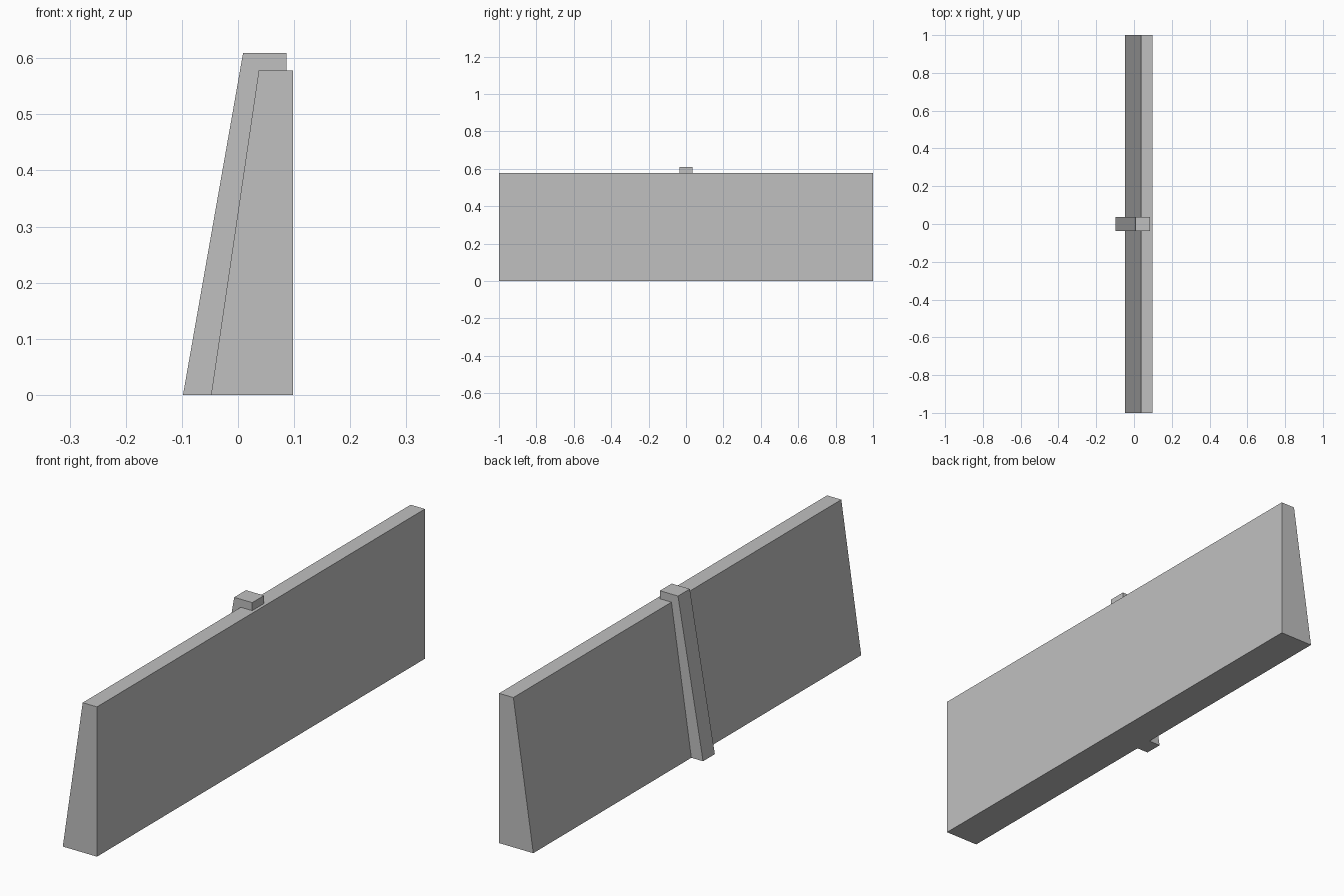
import bpy
import bmesh

default_cube = bpy.data.objects.get("Cube")
if default_cube:
    bpy.data.objects.remove(default_cube, do_unlink=True)

# Single plain grey
grey = bpy.data.materials.new("plain_grey")
grey.use_nodes = True
colour = (0.53, 0.53, 0.53, 1.0)
grey.diffuse_color = colour
grey.node_tree.nodes["Principled BSDF"].inputs["Base Color"].default_value = colour


def extrude_profile(name, profile, half_length):
    """Extrude an (x, z) outline along y, centred on y = 0."""
    bm = bmesh.new()
    face = bm.faces.new([bm.verts.new((x, -half_length, z)) for x, z in profile])
    result = bmesh.ops.extrude_face_region(bm, geom=[face])
    verts = [v for v in result["geom"] if isinstance(v, bmesh.types.BMVert)]
    bmesh.ops.translate(bm, verts=verts, vec=(0, 2 * half_length, 0))
    bmesh.ops.recalc_face_normals(bm, faces=bm.faces)
    mesh = bpy.data.meshes.new(name)
    bm.to_mesh(mesh)
    bm.free()
    mesh.materials.append(grey)
    obj = bpy.data.objects.new(name, mesh)
    bpy.context.collection.objects.link(obj)
    return obj


WALL_TOP = 0.578
CAP_TOP = 0.609

# Long wall: upright on one side, sloping on the other
extrude_profile("wall", [(-0.048, 0), (0.098, 0), (0.098, WALL_TOP), (0.037, WALL_TOP)], 1.0)

# Central rib up the slope, hooked over the wall top
extrude_profile("centre_rib", [(-0.098, 0), (-0.048, 0), (0.037, WALL_TOP),
                               (0.086, WALL_TOP), (0.086, CAP_TOP), (0.009, CAP_TOP)], 0.036)
